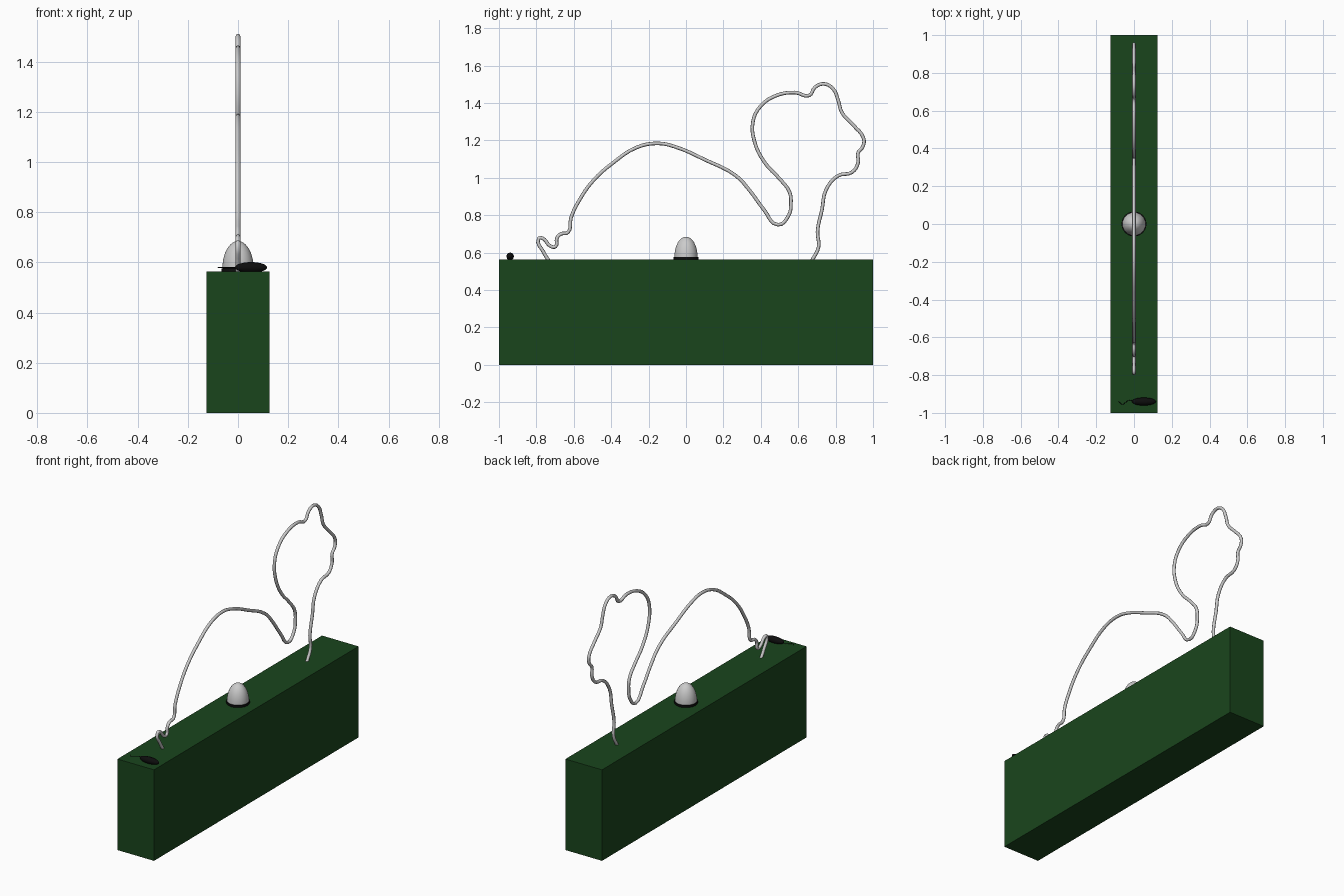
import bpy, bmesh, math
from mathutils import Matrix

if "Cube" in bpy.data.objects:
    bpy.data.objects.remove(bpy.data.objects["Cube"])


def material(name, rgb):
    m = bpy.data.materials.new(name)
    m.diffuse_color = (*rgb, 1)
    m.use_nodes = True
    m.node_tree.nodes["Principled BSDF"].inputs["Base Color"].default_value = m.diffuse_color
    return m


green = material("green", (0.01, 0.06, 0.012))
black = material("black", (0.004, 0.004, 0.004))


def mesh_object(name, bm, mat=None, smooth=True):
    me = bpy.data.meshes.new(name)
    bm.normal_update()
    for f in bm.faces:
        f.smooth = smooth
    bm.to_mesh(me)
    bm.free()
    ob = bpy.data.objects.new(name, me)
    if mat:
        me.materials.append(mat)
    bpy.context.collection.objects.link(ob)
    return ob


def wire(name, points, radius, mat=None, res=4):
    cu = bpy.data.curves.new(name, 'CURVE')
    cu.dimensions = '3D'
    cu.bevel_depth = radius
    cu.bevel_resolution = 2
    cu.resolution_u = res
    cu.use_fill_caps = True
    sp = cu.splines.new('BEZIER')
    sp.bezier_points.add(len(points) - 1)
    for bp, p in zip(sp.bezier_points, points):
        bp.co = p
        bp.handle_left_type = bp.handle_right_type = 'AUTO'
    ob = bpy.data.objects.new(name, cu)
    if mat:
        cu.materials.append(mat)
    bpy.context.collection.objects.link(ob)
    return ob


TOP = 0.563

# Base block
bm = bmesh.new()
bmesh.ops.create_cube(bm, size=1, matrix=Matrix.Translation((0, 0, TOP / 2))
                      @ Matrix.Diagonal((0.25, 2, TOP, 1)))
mesh_object("base_block", bm, green, False)

# Bent wire outline of the animal, (y, z), tail end to chest
outline = [
    (-.733, .555), (-.76, .60), (-.788, .674), (-.77, .678), (-.722, .633),
    (-.697, .633), (-.69, .678), (-.668, .70), (-.631, .708), (-.615, .786),
    (-.572, .877), (-.497, .984), (-.39, 1.08), (-.262, 1.163), (-.15, 1.184),
    (-.059, 1.166), (.102, 1.096), (.267, 1.011), (.342, .93), (.417, .829),
    (.492, .749), (.548, .797), (.561, .861), (.553, .925), (.503, .992),
    (.422, 1.08), (.366, 1.195), (.358, 1.30), (.396, 1.38), (.476, 1.437),
    (.583, 1.456), (.658, 1.44), (.69, 1.484), (.738, 1.502), (.786, 1.476),
    (.813, 1.417), (.834, 1.348), (.893, 1.283), (.950, 1.209), (.945, 1.166),
    (.92, 1.134), (.92, 1.08), (.888, 1.03), (.813, 1.011), (.749, .936),
    (.727, .829), (.703, .711), (.709, .631), (.67, .552)]
wire("animal_outline", [(0, y, z) for y, z in outline], 0.0095)


# Domed button and its dark collar, turned from profiles
def lathe(name, profile, mat=None):
    bm = bmesh.new()
    vs = [bm.verts.new((r, 0, z)) for r, z in profile]
    es = [bm.edges.new(p) for p in zip(vs, vs[1:])]
    bmesh.ops.spin(bm, geom=vs + es, cent=(0, 0, 0), axis=(0, 0, 1),
                   angle=2 * math.pi, steps=32)
    bmesh.ops.remove_doubles(bm, verts=bm.verts, dist=1e-5)
    bmesh.ops.recalc_face_normals(bm, faces=bm.faces)
    return mesh_object(name, bm, mat)


arc = [i * math.pi / 20 for i in range(11)]
lathe("dome", [(0, .57), (.062, .57)]
      + [(.062 * math.cos(a), .577 + .108 * math.sin(a)) for a in arc[:-1]]
      + [(0, .685)])
collar = lathe("dome_collar", [(0, .56), (.066, .56), (.066, .576), (.06, .577), (0, .577)], black)
for f in collar.data.polygons:
    f.use_smooth = False

# Small dark toy: spindle body and thin wavy tail
bm = bmesh.new()
bmesh.ops.create_uvsphere(bm, u_segments=8, v_segments=16, radius=1,
                          matrix=Matrix.Translation((0.052, -0.94, 0.58))
                          @ Matrix.Diagonal((0.064, 0.021, 0.021, 1))
                          @ Matrix.Rotation(math.pi / 2, 4, 'Y'))
mesh_object("toy_body", bm, black)
wire("toy_tail", [(-.005, -.94, .58), (-.025, -.932, .58), (-.045, -.945, .58),
                  (-.062, -.955, .58), (-.08, -.94, .58)], 0.0015, black)
